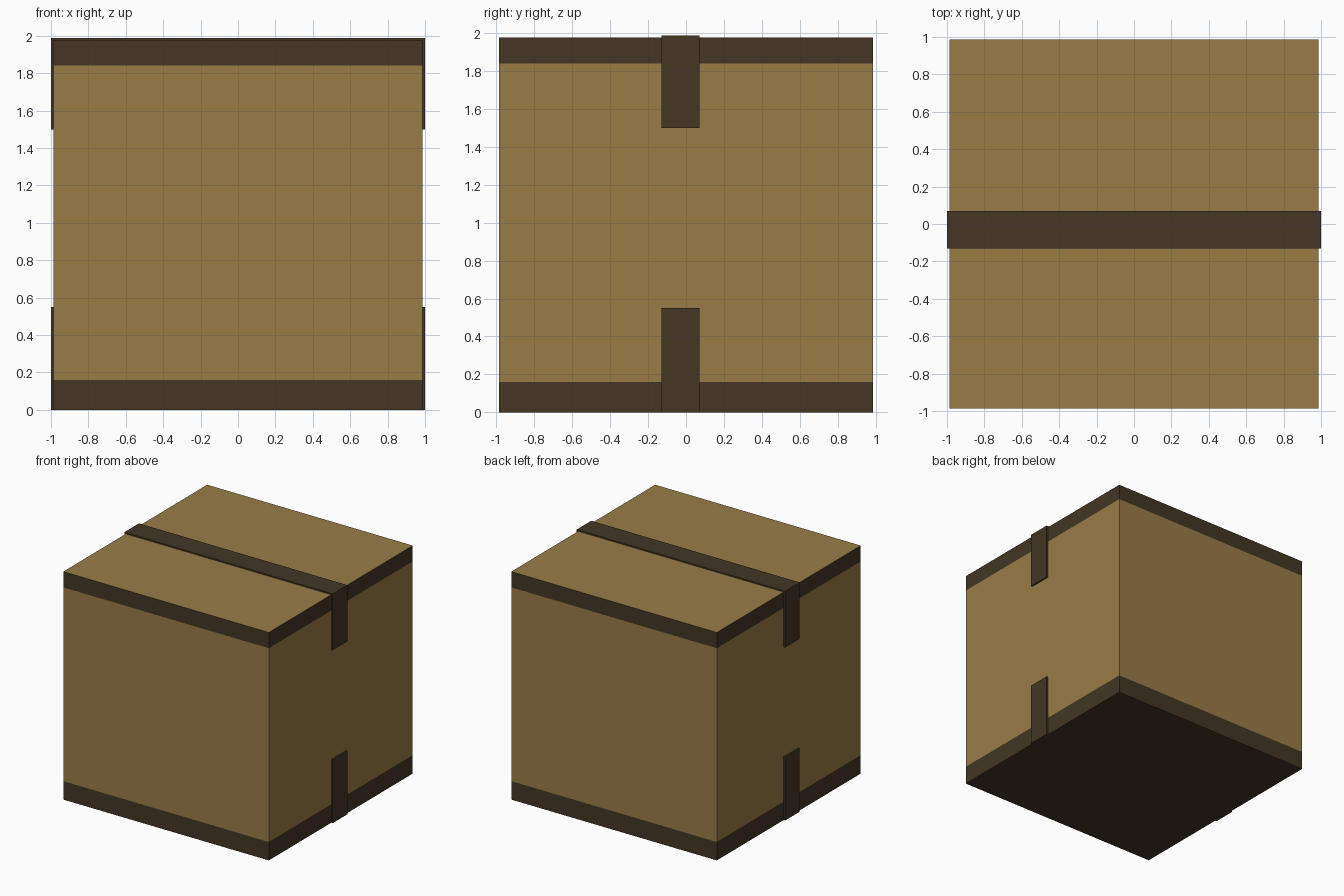
import bpy, bmesh
from mathutils import Vector

if "Cube" in bpy.data.objects:
    bpy.data.objects.remove(bpy.data.objects["Cube"])

HALF, TOP = 0.986, 1.977            # carton half width and height
BAND_LOW, BAND_HIGH = 0.16, 1.84    # limits of the plain cardboard area
TAPE_Y0, TAPE_Y1 = -0.13, 0.07      # tape edges
OUT, TAPE_TOP = 1.0, 1.988          # outer tape surface


def material(name, rgb):
    m = bpy.data.materials.new(name)
    m.diffuse_color = (*rgb, 1)
    m.use_nodes = True
    m.node_tree.nodes["Principled BSDF"].inputs["Base Color"].default_value = m.diffuse_color
    return m


cardboard = material("cardboard", (0.32, 0.202, 0.064))
dark = material("dark_brown", (0.056, 0.037, 0.018))


def finish(name, bm, mats):
    bmesh.ops.recalc_face_normals(bm, faces=bm.faces)
    me = bpy.data.meshes.new(name)
    bm.to_mesh(me)
    bm.free()
    for m in mats:
        me.materials.append(m)
    ob = bpy.data.objects.new(name, me)
    bpy.context.collection.objects.link(ob)
    return ob


def tape(name, profile):
    """Extrude an x/z outline across the tape width."""
    bm = bmesh.new()
    face = bm.faces.new([bm.verts.new((x, TAPE_Y0, z)) for x, z in profile])
    ext = bmesh.ops.extrude_face_region(bm, geom=[face])
    verts = [v for v in ext["geom"] if isinstance(v, bmesh.types.BMVert)]
    bmesh.ops.translate(bm, verts=verts, vec=(0, TAPE_Y1 - TAPE_Y0, 0))
    return finish(name, bm, [dark])


# Carton: a cube sliced into dark edge bands, plain sides and top, dark base
bm = bmesh.new()
bmesh.ops.create_cube(bm, size=1)
for v in bm.verts:
    v.co = Vector((v.co.x * 2 * HALF, v.co.y * 2 * HALF, (v.co.z + 0.5) * TOP))
for z in (BAND_LOW, BAND_HIGH):
    bmesh.ops.bisect_plane(bm, geom=bm.verts[:] + bm.edges[:] + bm.faces[:],
                           plane_co=(0, 0, z), plane_no=(0, 0, 1))
for f in bm.faces:
    z = f.calc_center_median().z
    plain = BAND_LOW < z < BAND_HIGH or z > TOP - 0.001
    f.material_index = 0 if plain else 1
finish("carton", bm, [cardboard, dark])

# Top tape: runs over the lid and folds down both sides
tape("top_tape", [(-OUT, 1.5), (-OUT, TAPE_TOP), (OUT, TAPE_TOP), (OUT, 1.5),
                  (HALF, 1.5), (HALF, TOP), (-HALF, TOP), (-HALF, 1.5)])

# Bottom tape ends: folded up both sides from the base
for side, s in (("right", 1), ("left", -1)):
    tape(f"bottom_tape_{side}", [(s * HALF, 0), (s * OUT, 0), (s * OUT, 0.55), (s * HALF, 0.55)])
